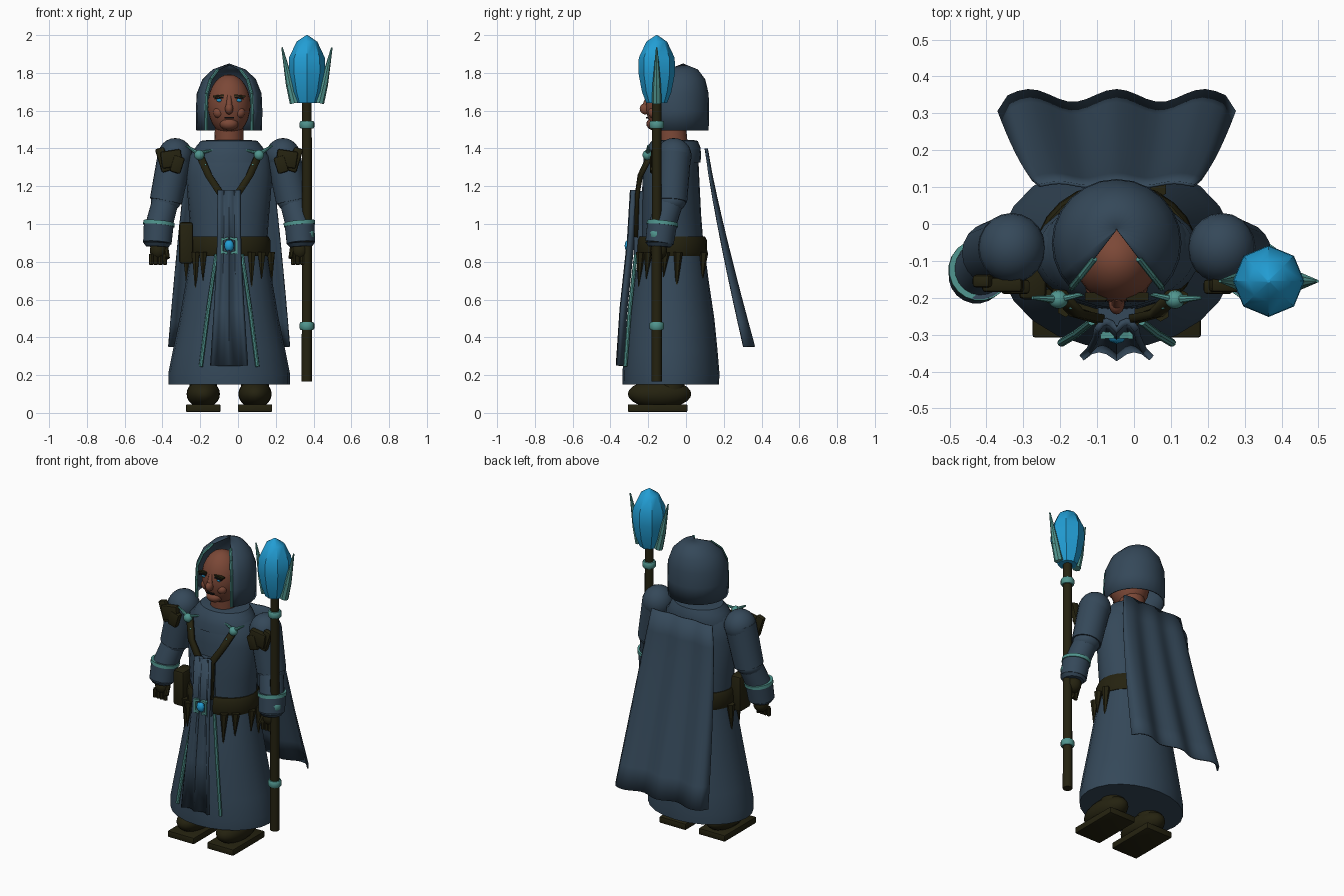
import bpy, bmesh, math
from mathutils import Vector, Matrix

if "Cube" in bpy.data.objects:
    bpy.data.objects.remove(bpy.data.objects["Cube"])

CX = -0.047  # body centre line


def mat(name, rgb):
    m = bpy.data.materials.new(name)
    m.diffuse_color = (*rgb, 1)
    m.use_nodes = True
    m.node_tree.nodes["Principled BSDF"].inputs["Base Color"].default_value = m.diffuse_color
    return m


CLOTH = mat("blue_cloth", (0.035, 0.065, 0.10))
LEATHER = mat("dark_leather", (0.018, 0.016, 0.005))
TEAL = mat("teal_trim", (0.08, 0.30, 0.27))
CRYSTAL = mat("bright_crystal", (0.016, 0.34, 0.66))
SKIN = mat("skin", (0.20, 0.065, 0.038))
BLACK = mat("near_black", (0.006, 0.007, 0.008))


def finish(name, bm, m, angle=40):
    bmesh.ops.recalc_face_normals(bm, faces=bm.faces)
    me = bpy.data.meshes.new(name)
    bm.to_mesh(me)
    bm.free()
    ob = bpy.data.objects.new(name, me)
    bpy.context.collection.objects.link(ob)
    me.materials.append(m)
    if angle:
        bpy.ops.object.select_all(action='DESELECT')
        ob.select_set(True)
        bpy.context.view_layer.objects.active = ob
        bpy.ops.object.shade_smooth_by_angle(angle=math.radians(angle))
    return ob


def lathe(name, rings, m, x=CX, n=24, gap=0, caps=True, angle=40):
    """Stack of ellipses (z, rx, ry, cy); gap leaves out faces at the front."""
    bm = bmesh.new()
    rows = [[bm.verts.new((x + rx * math.sin(2 * math.pi * i / n),
                           cy - ry * math.cos(2 * math.pi * i / n), z))
             for i in range(n)] for z, rx, ry, cy in rings]
    for a, b in zip(rows, rows[1:]):
        for i in range(gap, n - gap):
            j = (i + 1) % n
            bm.faces.new((a[i], a[j], b[j], b[i]))
    if caps:
        bm.faces.new(rows[0])
        bm.faces.new(rows[-1])
    return finish(name, bm, m, angle)


def ball(name, c, r, m, u=16, v=10, angle=60):
    bm = bmesh.new()
    bmesh.ops.create_uvsphere(bm, u_segments=u, v_segments=v, radius=1)
    bm.transform(Matrix.Translation(c) @ Matrix.Diagonal((*r, 1)))
    return finish(name, bm, m, angle)


def box(name, c, s, m, rot=0, axis='Y', bevel=0.0):
    bm = bmesh.new()
    bmesh.ops.create_cube(bm, size=1)
    bm.transform(Matrix.Diagonal((*s, 1)))
    if bevel:
        bmesh.ops.bevel(bm, geom=bm.edges[:], offset=bevel, segments=2, affect='EDGES', profile=0.5)
    bm.transform(Matrix.Translation(c) @ Matrix.Rotation(rot, 4, axis))
    return finish(name, bm, m, 30)


def rods(name, pts, radii, m, n=12, flat=1.0):
    """Chain of tapered cylinders through points."""
    bm = bmesh.new()
    for k in range(len(pts) - 1):
        a, b = Vector(pts[k]), Vector(pts[k + 1])
        d = b - a
        T = Matrix.Translation((a + b) / 2) @ d.to_track_quat('Z', 'Y').to_matrix().to_4x4()
        bmesh.ops.create_cone(bm, segments=n, cap_ends=True, radius1=radii[k], radius2=radii[k + 1],
                              depth=d.length, matrix=T @ Matrix.Diagonal((1, flat, 1, 1)))
    return finish(name, bm, m)


def sheet(name, rows, m, thick):
    """Grid of points given a thickness."""
    bm = bmesh.new()
    vs = [[bm.verts.new(p) for p in r] for r in rows]
    for a, b in zip(vs, vs[1:]):
        for i in range(len(a) - 1):
            bm.faces.new((a[i], a[i + 1], b[i + 1], b[i]))
    ob = finish(name, bm, m, 35)
    s = ob.modifiers.new("thickness", 'SOLIDIFY')
    s.thickness, s.offset = thick, 0
    return ob


# Robe
lathe("robe_skirt", [(0.15, .322, .255, -.08), (0.21, .322, .257, -.08), (0.33, .298, .247, -.08),
                     (0.5, .262, .23, -.08), (0.7, .228, .198, -.078), (0.87, .2, .168, -.07)], CLOTH)
lathe("robe_torso", [(0.86, .198, .165, -.07), (1.05, .212, .158, -.078), (1.25, .228, .15, -.08),
                     (1.36, .215, .14, -.075), (1.43, .15, .12, -.065)], CLOTH)
lathe("mantle", [(1.325, .205, .152, -.075), (1.37, .2, .15, -.07), (1.41, .175, .14, -.065),
                 (1.44, .15, .122, -.06), (1.446, .1, .09, -.06)], CLOTH)
lathe("belt", [(0.83, .212, .18, -.075), (0.85, .22, .188, -.075), (0.915, .218, .185, -.075),
               (0.935, .208, .175, -.075)], LEATHER)
for i, (deg, ln) in enumerate([(-52, .2), (-38, .14), (32, .18), (50, .13), (80, .12), (100, .2), (150, .16), (-95, .18)]):
    a = math.radians(deg)
    x, y = CX + .225 * math.sin(a), -.075 - .195 * math.cos(a)
    rods(f"belt_tassel_{i}", [(x, y, .85), (x, y - .01, .84 - ln)], [.024, .002], LEATHER, 6)
box("belt_pouch", (-.275, -.15, .9), (.075, .11, .22), LEATHER, bevel=.015)

# Cape with soft pleats and scalloped hem
rows = []
for k in range(9):
    t = k / 8
    row = []
    for i in range(25):
        u = i / 12 - 1
        x = CX + u * (.21 + .11 * t ** .8)
        wave = math.cos(u * 2.7 * math.pi) * .5 - .5
        y = .112 + .25 * t ** 1.15 + wave * (.01 + .025 * t) - (.03 * t if abs(u) > .95 else 0)
        row.append((x, y, 1.4 - 1.05 * t))
    rows.append(row)
sheet("cape", rows, CLOTH, .008)

# Front panel, pleated and flaring toward the hem
rows = []
for z, half, y in [(1.18, .055, -.27), (.93, .057, -.285), (.83, .06, -.295), (.55, .075, -.325), (.25, .095, -.345)]:
    rows.append([(CX + half * (i / 4 - 1), y - (.018 if i % 4 == 0 else -.006 if i % 2 == 0 else 0), z)
                 for i in range(9)])
sheet("front_panel", rows, CLOTH, .018)
box("panel_backing", (CX, -.25, 1.0), (.1, .05, .35), CLOTH)

# Buckle
for s in (-1, 1):
    box("buckle_side", (CX + s * .038, -.302, .885), (.012, .02, .085), TEAL)
    for t in (-1, 1):
        box("buckle_bar", (CX + s * .022, -.302, .885 + t * .036), (.035, .018, .012), TEAL, s * t * .3)
ball("buckle_gem", (CX, -.305, .885), (.026, .02, .032), CRYSTAL, 8, 6)

# Head and face
lathe("neck", [(1.42, .078, .08, -.07), (1.53, .075, .078, -.08)], SKIN, n=16)
ball("head", (CX, -.095, 1.63), (.113, .118, .162), SKIN, 24, 14)
ball("nose", (CX, -.215, 1.61), (.022, .03, .03), SKIN)
rods("nose_bridge", [(CX, -.198, 1.68), (CX, -.22, 1.61)], [.011, .018], SKIN)
ball("chin", (CX, -.165, 1.53), (.05, .045, .035), SKIN)
box("mouth", (CX, -.207, 1.562), (.05, .012, .007), BLACK)
for s in (-1, 1):
    ball("cheek", (CX + s * .055, -.172, 1.59), (.03, .028, .03), SKIN)
    ball("eye", (CX + s * .053, -.198, 1.655), (.015, .009, .009), CRYSTAL, 10, 6)
    box("upper_lid", (CX + s * .053, -.202, 1.667), (.048, .018, .008), BLACK, s * .12)
    box("brow", (CX + s * .056, -.197, 1.678), (.06, .022, .01), LEATHER, s * .12)

# Hood with open front and trim along the opening
hood = [(1.495, .17, .168, -.052), (1.6, .172, .17, -.052), (1.69, .168, .166, -.05),
        (1.765, .138, .14, -.042), (1.815, .085, .09, -.03), (1.845, .002, .002, -.016)]
h = lathe("hood", hood, CLOTH, gap=3, caps=False, angle=50)
sol = h.modifiers.new("thickness", 'SOLIDIFY')
sol.thickness, sol.offset = .008, 0
c = math.sqrt(.5)
for s in (-1, 1):
    rods("hood_trim", [(CX + s * rx * c, cy - ry * c, z) for z, rx, ry, cy in hood[:5]],
         [.009] * 5, TEAL, 8)

for s in (-1, 1):
    def P(x, y, z):
        return (CX + s * x, y, z)

    # Arms
    ball("shoulder", P(.285, -.065, 1.36), (.092, .095, .095), CLOTH, 20, 12)
    rods("upper_sleeve", [P(.285, -.065, 1.37), P(.335, -.08, 1.12)], [.092, .086], CLOTH, 20)
    ball("elbow", P(.335, -.08, 1.12), (.08, .08, .06), CLOTH)
    rods("forearm_sleeve", [P(.335, -.08, 1.13), P(.375, -.13, .98)], [.07, .072], CLOTH, 20)
    rods("cuff", [P(.372, -.125, 1.01), P(.38, -.14, .90), P(.381, -.141, .88)], [.08, .076, .06], CLOTH, 20)
    rods("cuff_trim", [P(.371, -.124, 1.012), P(.373, -.126, .992)], [.084, .084], TEAL, 20)
    # Gloved hands
    ball("palm", P(.375, -.145, .86), (.045, .045, .05), LEATHER)
    for i in range(4):
        x = .34 + i * .024
        rods("finger", [P(x, -.165, .84), P(x, -.17, .785)], [.013, .012], LEATHER, 8)
    rods("thumb", [P(.335, -.15, .87), P(.325, -.18, .82)], [.015, .012], LEATHER, 8)
    # Shoulder plates
    box("shoulder_plate", P(.305, -.165, 1.345), (.11, .04, .09), LEATHER, s * .15, bevel=.01)
    box("shoulder_plate_lower", P(.275, -.17, 1.315), (.06, .04, .09), LEATHER, -s * .3, bevel=.01)
    box("shoulder_plate_outer", P(.35, -.155, 1.34), (.05, .035, .13), LEATHER, s * .3, bevel=.01)
    # Chest straps and brooches
    sheet("chest_strap", [[P(.14, -.19, 1.375), P(.175, -.185, 1.36)], [P(.09, -.245, 1.26), P(.125, -.24, 1.25)],
                          [P(.03, -.258, 1.17), P(.06, -.258, 1.15)], [P(.02, -.265, .93), P(.055, -.265, .93)]],
          LEATHER, .022)
    for t in (.25, .5, .75):
        ball("strap_stud", P(.15 - .1 * t, -.21 - .058 * t, 1.36 - .19 * t), (.006, .008, .006), TEAL, 8, 6)
    ball("brooch", P(.158, -.205, 1.365), (.027, .025, .027), TEAL)
    rods("brooch_spike", [P(.15, -.205, 1.365), P(.228, -.2, 1.415)], [.014, .005], TEAL, 8)
    rods("brooch_pin", [P(.07, -.185, 1.395), P(.158, -.205, 1.375)], [.004, .01], TEAL, 8)
    # Skirt trim
    rods("skirt_trim", [P(.068, -.265, .84), P(.11, -.298, .55), P(.15, -.322, .245)], [.01, .011, .011], TEAL, 8)
    # Boots
    ball("boot", P(.137, -.14, .1), (.088, .168, .075), LEATHER, 20, 12)
    box("boot_sole", P(.137, -.15, .025), (.182, .315, .04), LEATHER, bevel=.006)
    rods("boot_shaft", [P(.137, -.08, .1), P(.137, -.08, .22)], [.075, .07], LEATHER, 16)

# Staff
SX, SY = .365, -.155
rods("staff_shaft", [(SX, SY, .165), (SX, SY, 1.68)], [.028, .025], LEATHER, 12)
for z in (.46, .945, 1.525):
    lathe("staff_band", [(z - .02, .034, .034, SY), (z - .012, .039, .039, SY), (z + .012, .039, .039, SY),
                         (z + .02, .034, .034, SY)], TEAL, x=SX, n=16)
lathe("staff_crystal", [(1.64, .055, .055, SY), (1.7, .078, .078, SY), (1.8, .097, .097, SY),
                        (1.88, .095, .095, SY), (1.965, .055, .055, SY), (2.0, .004, .004, SY)],
      CRYSTAL, x=SX, n=8, angle=30)
for s in (-1, 1):
    rods("staff_prong", [(SX + s * .065, SY, 1.64), (SX + s * .09, SY, 1.74), (SX + s * .132, SY, 1.935)],
         [.026, .022, .004], TEAL, 8)
